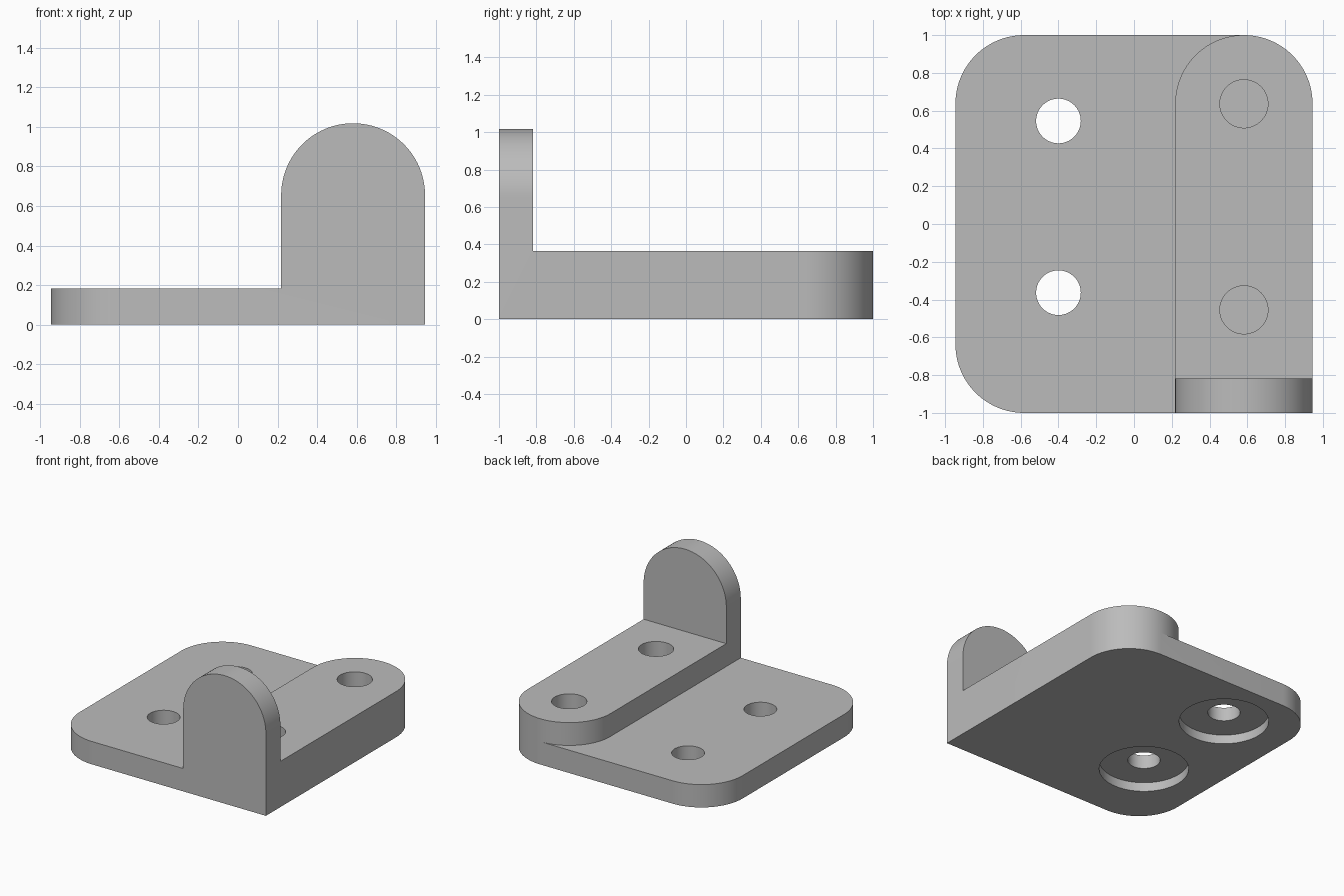
import bpy
import bmesh
from math import cos, sin, pi, radians
from mathutils import Matrix

if "Cube" in bpy.data.objects:
    bpy.data.objects.remove(bpy.data.objects["Cube"])

U = 1 / 27.5      # one design unit; the bracket is 52 x 55 x 28 units
STEPS = 24        # segments per quarter turn

grey = bpy.data.materials.new("plain grey")
grey.use_nodes = True
COLOUR = (0.50, 0.50, 0.50, 1)
grey.diffuse_color = COLOUR
grey.node_tree.nodes["Principled BSDF"].inputs["Base Color"].default_value = COLOUR


def rounded_rect(x0, x1, y0, y1, r, corners):
    """Outline, counter-clockwise from the upper right; corners says which are round."""
    spots = [(x1, y1, -1, -1), (x0, y1, 1, -1), (x0, y0, 1, 1), (x1, y0, -1, 1)]
    points = []
    for i, (x, y, sx, sy) in enumerate(spots):
        if not corners[i]:
            points.append((x, y))
            continue
        for k in range(STEPS + 1):
            a = (i + k / STEPS) * pi / 2
            p = (x + sx * r + r * cos(a), y + sy * r + r * sin(a))
            if not points or abs(p[0] - points[-1][0]) + abs(p[1] - points[-1][1]) > 1e-5:
                points.append(p)
    return points


def circle(x, y, r):
    n = 4 * STEPS
    return [(x + r * cos(2 * pi * k / n), y + r * sin(2 * pi * k / n)) for k in range(n)]


def prism(name, outline, low, high, upright=False):
    """Extrude an outline along z, or along y when upright."""
    bm = bmesh.new()
    face = bm.faces.new([bm.verts.new((x, y, low)) for x, y in outline])
    new = bmesh.ops.extrude_face_region(bm, geom=[face])["geom"]
    top = [v for v in new if isinstance(v, bmesh.types.BMVert)]
    bmesh.ops.translate(bm, verts=top, vec=(0, 0, high - low))
    if upright:
        bm.transform(Matrix.Rotation(radians(90), 4, "X"))
    bm.transform(Matrix.Scale(U, 4))
    bmesh.ops.recalc_face_normals(bm, faces=bm.faces)
    mesh = bpy.data.meshes.new(name)
    bm.to_mesh(mesh)
    bm.free()
    mesh.materials.append(grey)
    obj = bpy.data.objects.new(name, mesh)
    bpy.context.collection.objects.link(obj)
    return obj


def combine(target, tool, operation):
    """Apply one boolean and remove the tool."""
    tool.hide_render = True
    mod = target.modifiers.new(operation, "BOOLEAN")
    mod.operation, mod.solver, mod.object = operation, "EXACT", tool
    bpy.context.view_layer.objects.active = target
    bpy.ops.object.modifier_apply(modifier=mod.name)
    bpy.data.objects.remove(tool)


# Base plate, raised bar with a round end, and upright tab
bracket = prism("bracket", rounded_rect(-26, 26, -27.5, 27.5, 10, (1, 1, 1, 0)), 0, 5)
bar = prism("raised_bar", rounded_rect(6, 26, -27.5, 27.5, 10, (1, 1, 0, 0)), 0, 10)
tab = prism("upright_tab", rounded_rect(6, 26, 0, 28, 10, (1, 1, 0, 0)), 22.5, 27.5, True)
combine(bracket, bar, "UNION")
combine(bracket, tab, "UNION")

# Through holes in the plate, each with a wide recess underneath
for y in (15, -10):
    combine(bracket, prism("through_hole", circle(-11, y, 3.25), -1, 6), "DIFFERENCE")
    combine(bracket, prism("recess", circle(-11, y, 9), -1, 2), "DIFFERENCE")

# Blind holes in the bar
for y in (17.5, -12.5):
    combine(bracket, prism("blind_hole", circle(16, y, 3.5), 6.5, 11), "DIFFERENCE")

# Merge coplanar faces, then shade the curved walls smooth
bm = bmesh.new()
bm.from_mesh(bracket.data)
bmesh.ops.remove_doubles(bm, verts=bm.verts, dist=1e-5)
bmesh.ops.dissolve_limit(bm, angle_limit=radians(0.5), verts=bm.verts, edges=bm.edges)
bm.to_mesh(bracket.data)
bm.free()
bpy.ops.object.select_all(action="DESELECT")
bracket.select_set(True)
bpy.context.view_layer.objects.active = bracket
bpy.ops.object.shade_smooth_by_angle(angle=radians(30))
